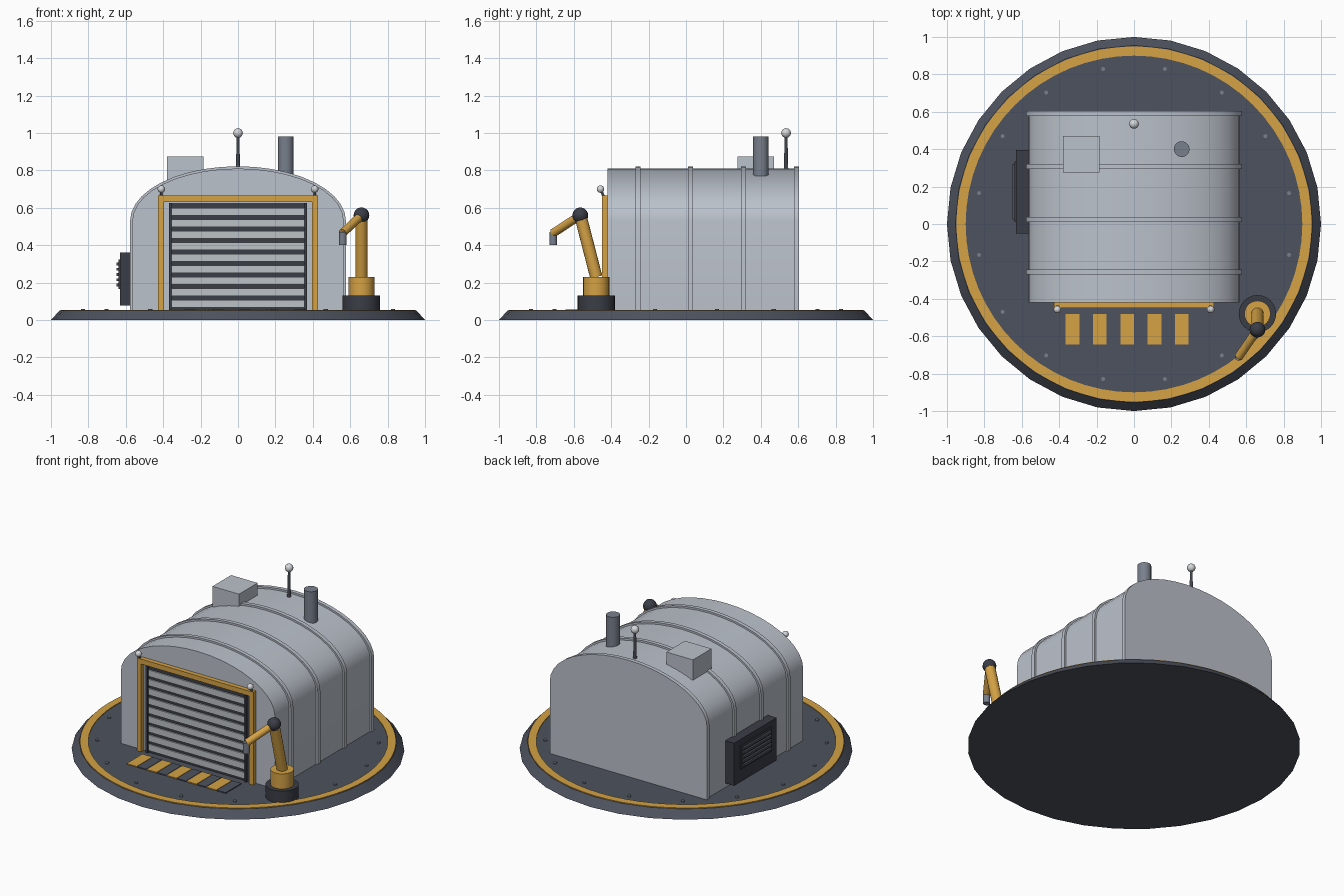
import bpy, bmesh, math
from mathutils import Vector

if "Cube" in bpy.data.objects:
    bpy.data.objects.remove(bpy.data.objects["Cube"])


def material(name, rgb):
    m = bpy.data.materials.new(name)
    m.diffuse_color = (*rgb, 1)
    m.use_nodes = True
    m.node_tree.nodes["Principled BSDF"].inputs["Base Color"].default_value = m.diffuse_color
    return m


SHELL = material("pale steel", (0.50, 0.54, 0.60))
SLAT = material("shutter grey", (0.50, 0.54, 0.57))
DECK = material("deck slate", (0.075, 0.085, 0.112))
DARK = material("dark metal", (0.042, 0.047, 0.062))
YELLOW = material("safety yellow", (0.66, 0.36, 0.06))
STEEL = material("mid steel", (0.19, 0.215, 0.265))
LAMP = material("lamp white", (0.66, 0.68, 0.70))


def finish(name, bm, mat, smooth=False):
    bmesh.ops.recalc_face_normals(bm, faces=bm.faces)
    me = bpy.data.meshes.new(name)
    bm.to_mesh(me)
    bm.free()
    me.materials.append(mat)
    ob = bpy.data.objects.new(name, me)
    bpy.context.collection.objects.link(ob)
    if smooth:
        bpy.ops.object.select_all(action='DESELECT')
        ob.select_set(True)
        bpy.context.view_layer.objects.active = ob
        bpy.ops.object.shade_smooth_by_angle(angle=math.radians(35))
    return ob


def box(name, x, y, z, mat):
    """Box from (min, max) pairs."""
    bm = bmesh.new()
    bmesh.ops.create_cube(bm, size=1)
    for v in bm.verts:
        v.co = [(a + b) / 2 + c * (b - a) for (a, b), c in zip((x, y, z), v.co)]
    return finish(name, bm, mat)


def rod(name, start, end, r1, mat, r2=None, sides=20):
    """Cylinder or cone between two points."""
    a, b = Vector(start), Vector(end)
    bm = bmesh.new()
    bmesh.ops.create_cone(bm, cap_ends=True, segments=sides, radius1=r1,
                          radius2=r1 if r2 is None else r2, depth=(b - a).length)
    rot = (b - a).to_track_quat('Z', 'Y')
    for v in bm.verts:
        v.co = rot @ v.co + (a + b) / 2
    return finish(name, bm, mat, True)


def ball(name, centre, r, mat):
    bm = bmesh.new()
    bmesh.ops.create_uvsphere(bm, u_segments=16, v_segments=10, radius=r)
    bmesh.ops.translate(bm, verts=bm.verts, vec=centre)
    return finish(name, bm, mat, True)


def arch(name, grow, y0, y1, mat):
    """Straight walls under an elliptical vault, extruded along y."""
    a, b, spring, n = 0.565 + grow, 0.28 + grow, 0.53, 20
    pts = [(a, 0.05)]
    pts += [(a * math.cos(math.pi * i / n), spring + b * math.sin(math.pi * i / n))
            for i in range(n + 1)]
    pts += [(-a, 0.05)]
    bm = bmesh.new()
    face = bm.faces.new([bm.verts.new((x, y0, z)) for x, z in pts])
    ext = bmesh.ops.extrude_face_region(bm, geom=[face], use_keep_orig=True)
    bmesh.ops.translate(bm, vec=(0, y1 - y0, 0),
                        verts=[g for g in ext["geom"] if isinstance(g, bmesh.types.BMVert)])
    return finish(name, bm, mat, True)


# Landing deck with painted ring and bolts
rod("deck", (0, 0, 0), (0, 0, 0.05), 1.0, DECK, 0.955, 32)
bm = bmesh.new()
n = 64
rings = [[bm.verts.new((r * math.cos(math.tau * i / n), r * math.sin(math.tau * i / n), z))
          for i in range(n)] for r, z in ((0.90, 0.049), (0.90, 0.055), (0.95, 0.055), (0.95, 0.049))]
for k in range(4):
    p, q = rings[k], rings[(k + 1) % 4]
    for i in range(n):
        j = (i + 1) % n
        bm.faces.new((p[i], p[j], q[j], q[i]))
finish("deck_ring", bm, YELLOW)
for i in range(16):
    t = math.tau * (i + 0.5) / 16
    x, y = 0.845 * math.cos(t), 0.845 * math.sin(t)
    rod("deck_bolt", (x, y, 0.048), (x, y, 0.058), 0.011, STEEL, sides=8)

# Hangar shell and ribs
arch("hangar_shell", 0, -0.42, 0.59, SHELL)
for y in (-0.257, 0.025, 0.307, 0.59):
    arch("shell_rib", 0.012, y - 0.013, y + 0.013, SHELL)

# Roller door, slats and frame
box("door_recess", (-0.37, 0.37), (-0.428, -0.41), (0.05, 0.625), DARK)
for i in range(9):
    z = 0.066 + i * 0.0615
    box("door_slat", (-0.352, 0.352), (-0.437, -0.42), (z, z + 0.042), SLAT)
for s in (-1, 1):
    box("door_rail", sorted((s * 0.354, s * 0.37)), (-0.442, -0.42), (0.05, 0.625), DARK)
    box("door_post", sorted((s * 0.395, s * 0.427)), (-0.45, -0.41), (0.05, 0.665), YELLOW)
    rod("lamp_stem", (s * 0.41, -0.44, 0.66), (s * 0.41, -0.455, 0.695), 0.007, STEEL, sides=8)
    ball("door_lamp", (s * 0.41, -0.457, 0.70), 0.02, LAMP)
box("door_lintel", (-0.427, 0.427), (-0.45, -0.41), (0.632, 0.665), YELLOW)

# Threshold stripes
for i in range(10):
    x = -0.365 + i * 0.073
    inset = 0.004 * (i % 2)
    box("threshold_stripe", (x + inset, x + 0.073 - inset), (-0.645, -0.48),
        (0.049, 0.056), DECK if i % 2 else YELLOW)

# Roof equipment
box("roof_unit", (-0.38, -0.185), (0.275, 0.47), (0.74, 0.875), SHELL)
rod("exhaust", (0.255, 0.40, 0.77), (0.255, 0.40, 0.98), 0.042, STEEL)
rod("antenna_mast", (0, 0.535, 0.80), (0, 0.535, 1.0), 0.012, STEEL, 0.007, 10)
ball("antenna_tip", (0, 0.535, 1.0), 0.026, LAMP)

# Side vent
box("vent_housing", (-0.63, -0.56), (-0.05, 0.395), (0.078, 0.36), DARK)
box("vent_grille", (-0.638, -0.62), (0.01, 0.335), (0.165, 0.325), DARK)
for i in range(5):
    z = 0.18 + i * 0.028
    box("vent_louvre", (-0.65, -0.63), (0.025, 0.32), (z, z + 0.015), DECK)

# Robot arm
shoulder, elbow, wrist = (0.66, -0.48, 0.23), (0.66, -0.565, 0.56), (0.56, -0.71, 0.465)
rod("arm_pedestal", (0.66, -0.48, 0.05), (0.66, -0.48, 0.13), 0.10, DARK, sides=24)
rod("arm_turntable", (0.66, -0.48, 0.13), shoulder, 0.07, YELLOW, sides=24)
rod("upper_arm", shoulder, elbow, 0.033, YELLOW, sides=16)
ball("elbow_joint", elbow, 0.042, DARK)
rod("forearm", elbow, wrist, 0.023, YELLOW, sides=16)
rod("gripper", (0.56, -0.71, 0.40), (0.56, -0.71, 0.47), 0.021, STEEL, sides=16)
